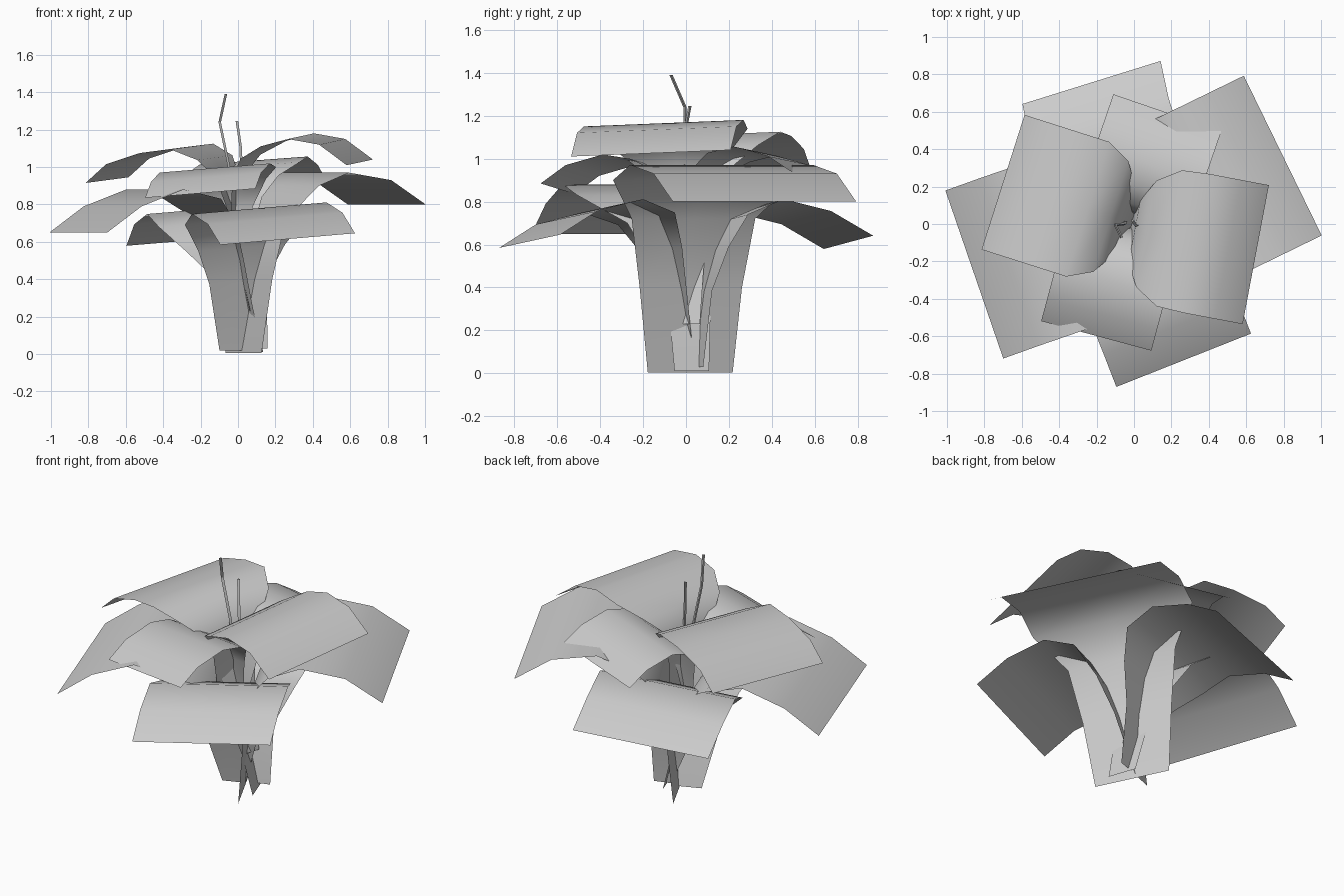
import bpy, bmesh, math
from mathutils import Vector

grey = bpy.data.materials.new("leaf grey")
grey.diffuse_color = (0.6, 0.6, 0.6, 1)


def finish(bm, name, angle):
    me = bpy.data.meshes.new(name)
    bm.to_mesh(me)
    bm.free()
    me.materials.append(grey)
    ob = bpy.data.objects.new(name, me)
    bpy.context.collection.objects.link(ob)
    bpy.ops.object.select_all(action='DESELECT')
    ob.select_set(True)
    bpy.context.view_layer.objects.active = ob
    bpy.ops.object.shade_smooth_by_angle(angle=math.radians(angle))
    return ob


def leaf(name, angle, tilt, base_shift, tip_shift, rows):
    """Bent strip; each row is (distance outward, height, half width)."""
    a = math.radians(angle)
    out = Vector((math.cos(a), math.sin(a), 0))
    side = Vector((-math.sin(a), math.cos(a), 0))
    bm = bmesh.new()
    prev = None
    for r, z, w in rows:
        t = tilt * min(1, max(0, z - 0.1) * 2)   # roll fades out at the base
        f = min(1, z / 0.7)                      # sideways drift of the stem
        shift = base_shift + (tip_shift - base_shift) * f
        row = [bm.verts.new(out * r + side * (shift + w * s) + Vector((0, 0, z + t * w * s)))
               for s in (-1, 0, 1)]
        if prev:
            for i in range(2):
                bm.faces.new((prev[i], row[i], row[i + 1], prev[i + 1]))
        prev = row
    bm.normal_update()
    finish(bm, name, 50)


# Lowest pair, front and back
low = [(0.36, 0.78, 0.387), (0.59, 0.725, 0.387)]
leaf("low_front_leaf", -68.4, 0.08, -0.03, -0.02,
     [(-0.03, 0.02, 0.065), (0.05, 0.38, 0.16), (0.11, 0.57, 0.25), (0.19, 0.72, 0.36)]
     + low + [(0.775, 0.615, 0.387)])
leaf("low_back_leaf", 107.3, -0.08, -0.13, 0.01,
     [(0.03, 0.03, 0.05), (0.07, 0.38, 0.13), (0.12, 0.57, 0.27), (0.19, 0.71, 0.375)]
     + low + [(0.79, 0.61, 0.387)])

# Widest pair, left and right
leaf("wide_left_leaf", 199, 0, 0.01, -0.025,
     [(-0.11, 0.01, 0.085), (-0.05, 0.25, 0.1), (0.02, 0.5, 0.17), (0.1, 0.7, 0.28),
      (0.25, 0.83, 0.475), (0.46, 0.88, 0.475), (0.70, 0.79, 0.475), (0.895, 0.65, 0.475)])
leaf("wide_right_leaf", 26, 0, 0.005, -0.02,
     [(0.035, 0.005, 0.22), (0.07, 0.4, 0.265), (0.12, 0.72, 0.32), (0.24, 0.9, 0.475),
      (0.42, 0.97, 0.475), (0.67, 0.93, 0.475), (0.875, 0.8, 0.475)])

# Short pair, front and back
leaf("short_front_leaf", 255, 0.08, 0.0, -0.04,
     [(-0.03, 0.23, 0.03), (0.0, 0.5, 0.07), (0.03, 0.78, 0.13), (0.09, 0.92, 0.22),
      (0.2, 0.975, 0.305), (0.33, 0.995, 0.305), (0.51, 0.945, 0.305), (0.63, 0.86, 0.305)])
leaf("short_back_leaf", 71, -0.07, 0.0, 0.025,
     [(0.0, 0.4, 0.06), (0.03, 0.6, 0.08), (0.06, 0.83, 0.14), (0.1, 0.94, 0.22),
      (0.2, 1.005, 0.305), (0.33, 1.035, 0.305), (0.5, 0.99, 0.305), (0.62, 0.915, 0.305)])

# Highest pair, left and right
leaf("high_right_leaf", -10.7, 0.04, 0.0, -0.04,
     [(-0.04, 0.35, 0.06), (-0.02, 0.65, 0.1), (0.01, 0.95, 0.17),
      (0.075, 1.055, 0.29), (0.2, 1.125, 0.37), (0.35, 1.165, 0.378), (0.52, 1.135, 0.378),
      (0.67, 1.025, 0.378)])
leaf("high_left_leaf", 162.3, -0.04, -0.06, 0.0,
     [(-0.07, 0.23, 0.05), (-0.03, 0.5, 0.08), (0.02, 0.78, 0.13), (0.06, 0.95, 0.2),
      (0.13, 1.05, 0.31), (0.26, 1.11, 0.378), (0.43, 1.09, 0.378), (0.62, 1.03, 0.378),
      (0.735, 0.93, 0.378)])


def stamen(name, points, radius=0.009):
    """Thin triangular rod through the points."""
    bm = bmesh.new()
    rings = [[bm.verts.new(Vector(p) + Vector((math.cos(k * math.tau / 3),
                                               math.sin(k * math.tau / 3), 0)) * radius)
              for k in range(3)] for p in points]
    for a, b in zip(rings, rings[1:]):
        for k in range(3):
            j = (k + 1) % 3
            bm.faces.new((a[k], a[j], b[j], b[k]))
    bm.faces.new(rings[0][::-1])
    bm.faces.new(rings[-1])
    finish(bm, name, 30)


# Stamens rising from the middle
stamen("tall_stamen", [(-0.045, 0.01, 0.41), (-0.045, 0.02, 0.8), (-0.05, 0.0, 1.0),
                       (-0.1, -0.005, 1.24), (-0.067, -0.07, 1.39)])
stamen("short_stamen", [(0.03, 0.02, 0.42), (0.02, 0.0, 0.7), (0.013, -0.01, 1.1),
                        (-0.008, 0.018, 1.245)])
